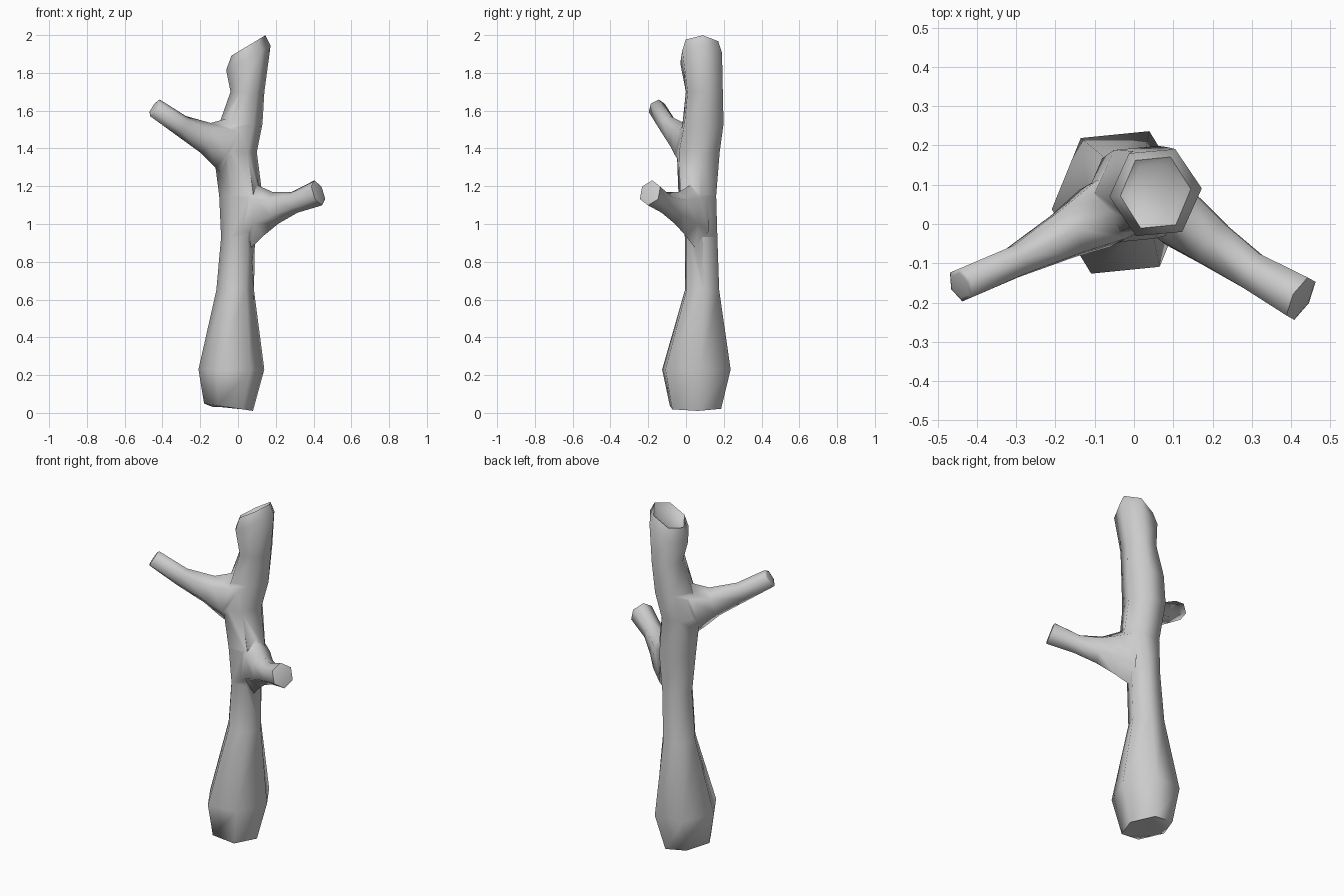
import bpy, bmesh, math
from mathutils import Vector

if "Cube" in bpy.data.objects:
    bpy.data.objects.remove(bpy.data.objects["Cube"])

SIDES = 6


def loft(name, rings):
    """Skin a list of rings (lists of points) and close both ends."""
    bm = bmesh.new()
    loops = [[bm.verts.new(p) for p in ring] for ring in rings]
    for a, b in zip(loops, loops[1:]):
        for i in range(SIDES):
            j = (i + 1) % SIDES
            bm.faces.new((a[i], a[j], b[j], b[i]))
    for end in (loops[0], loops[-1]):
        centre = bm.verts.new(sum((v.co for v in end), Vector()) / SIDES)
        for i in range(SIDES):
            bm.faces.new((end[i], end[(i + 1) % SIDES], centre))
    bmesh.ops.recalc_face_normals(bm, faces=bm.faces)
    mesh = bpy.data.meshes.new(name)
    bm.to_mesh(mesh)
    bm.free()
    ob = bpy.data.objects.new(name, mesh)
    bpy.context.collection.objects.link(ob)
    return ob


def flat_ring(cx, cy, z, rx, ry, slope=0):
    """Horizontal hexagon whose height rises with x by slope."""
    ring = []
    for i in range(SIDES):
        a = math.radians(5) + math.tau * i / SIDES
        x = rx * math.cos(a)
        ring.append(Vector((cx + x, cy + ry * math.sin(a), z + slope * x)))
    return ring


def branch(name, path):
    """Tapering limb along (x, y, z, side radius, upright radius) points."""
    pts = [Vector(p[:3]) for p in path]
    rings = []
    for k, (c, p) in enumerate(zip(pts, path)):
        t = (pts[min(k + 1, len(pts) - 1)] - pts[max(k - 1, 0)]).normalized()
        side = t.cross(Vector((0, 0, 1))).normalized()
        up = side.cross(t)
        rings.append([c + side * p[3] * math.sin(math.tau * i / SIDES)
                      + up * p[4] * math.cos(math.tau * i / SIDES)
                      for i in range(SIDES)])
    # slightly hollow cut end
    tip = pts[-1]
    t = (pts[-1] - pts[-2]).normalized()
    rings.append([tip + (v - tip) * 0.75 + t * 0.004 for v in rings[-1]])
    return loft(name, rings)


# Trunk with a bulging foot and a slanted, dished break at the top
trunk = loft("trunk", [flat_ring(*r) for r in (
    (-0.05, 0.05, 0.03, 0.08, 0.09, 0),
    (-0.05, 0.05, 0.03, 0.13, 0.15, -0.15),
    (-0.035, 0.055, 0.23, 0.175, 0.2),
    (-0.015, 0.085, 0.65, 0.10, 0.10),
    (0.0, 0.08, 0.93, 0.09, 0.095),
    (0.015, 0.06, 1.15, 0.115, 0.11),
    (-0.015, 0.065, 1.38, 0.115, 0.125),
    (0.015, 0.09, 1.53, 0.115, 0.12),
    (0.05, 0.097, 1.70, 0.09, 0.108),
    (0.055, 0.08, 1.88, 0.118, 0.122, 0.55),
    (0.055, 0.08, 1.945, 0.09, 0.10, 0.6),
    (0.055, 0.08, 1.925, 0.07, 0.078, 0.6),
)])

# Side branches, flared where they leave the trunk
right = branch("right_branch", [
    (0.04, 0.07, 1.06, 0.08, 0.20),
    (0.12, 0.01, 1.07, 0.085, 0.135),
    (0.20, -0.05, 1.085, 0.068, 0.085),
    (0.30, -0.12, 1.115, 0.055, 0.058),
    (0.425, -0.19, 1.165, 0.064, 0.07),
])
left = branch("left_branch", [
    (0.0, 0.065, 1.39, 0.10, 0.16),
    (-0.08, 0.025, 1.43, 0.095, 0.14),
    (-0.17, -0.025, 1.455, 0.07, 0.085),
    (-0.30, -0.095, 1.52, 0.045, 0.058),
    (-0.44, -0.155, 1.615, 0.046, 0.052),
])

# Fuse the limbs into one smooth piece of wood
bpy.context.view_layer.objects.active = trunk
trunk.select_set(True)
for limb in (right, left):
    mod = trunk.modifiers.new("join", "BOOLEAN")
    mod.operation = "UNION"
    mod.solver = "EXACT"
    mod.object = limb
    bpy.ops.object.modifier_apply(modifier=mod.name)
    bpy.data.objects.remove(limb)
trunk.name = "branched_log"
bpy.ops.object.shade_smooth_by_angle(angle=math.radians(75))
